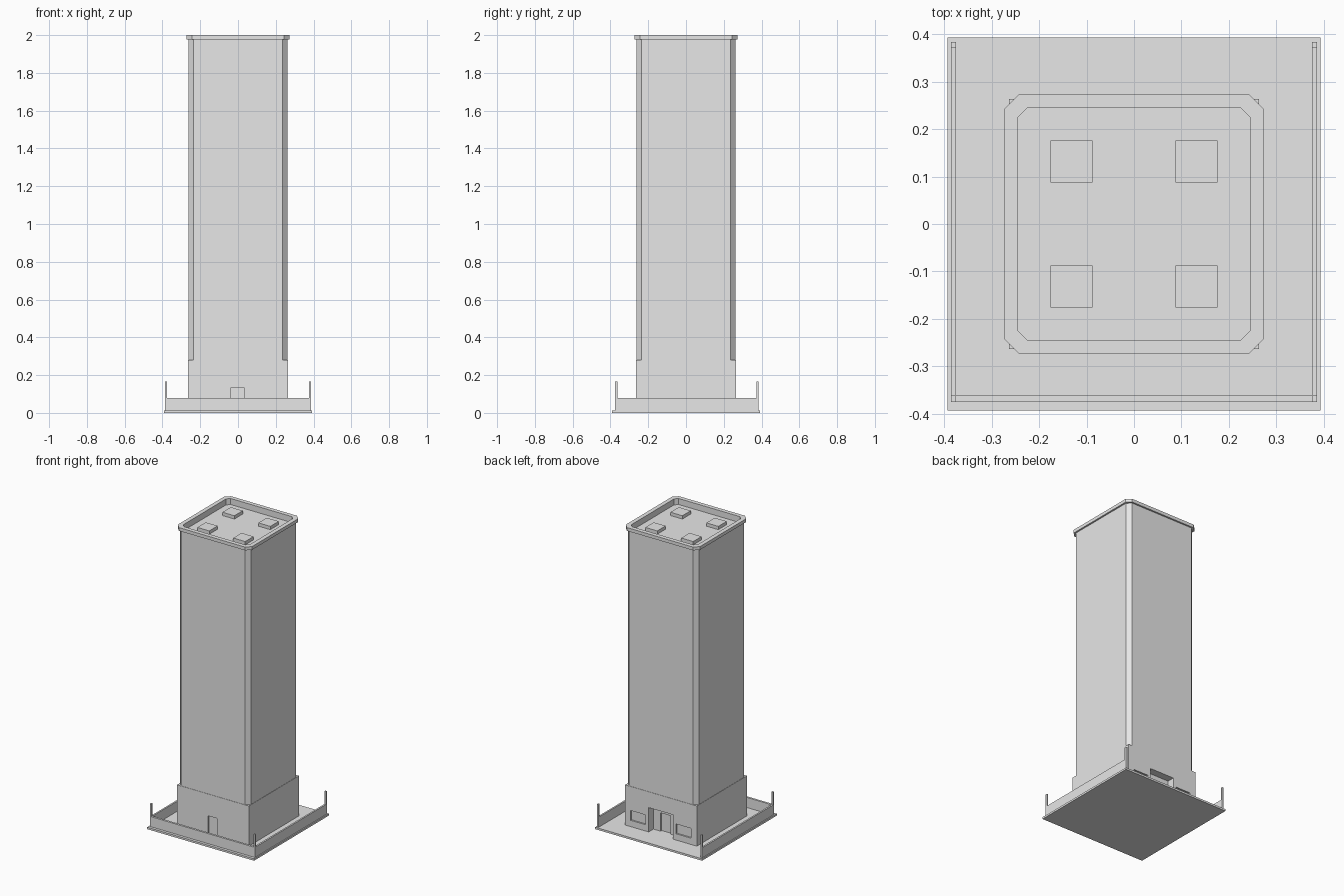
import bpy, bmesh

if "Cube" in bpy.data.objects:
    bpy.data.objects.remove(bpy.data.objects["Cube"])

grey = bpy.data.materials.new("light_grey")
grey.diffuse_color = (0.8, 0.8, 0.8, 1)
grey.use_nodes = True
grey.node_tree.nodes["Principled BSDF"].inputs["Base Color"].default_value = grey.diffuse_color


def finish(name, bm):
    bmesh.ops.recalc_face_normals(bm, faces=bm.faces)
    me = bpy.data.meshes.new(name)
    bm.to_mesh(me)
    bm.free()
    me.materials.append(grey)
    ob = bpy.data.objects.new(name, me)
    bpy.context.collection.objects.link(ob)
    return ob


def box(name, x0, x1, y0, y1, z0, z1):
    bm = bmesh.new()
    bmesh.ops.create_cube(bm, size=1)
    for v in bm.verts:
        v.co = ((x0 + x1) / 2 + v.co.x * (x1 - x0),
                (y0 + y1) / 2 + v.co.y * (y1 - y0),
                (z0 + z1) / 2 + v.co.z * (z1 - z0))
    return finish(name, bm)


def chamfered_square(bm, h, c, z):
    i = h - c
    pts = [(h, -i), (h, i), (i, h), (-i, h), (-h, i), (-h, -i), (-i, -h), (i, -h)]
    return [bm.verts.new((x, y, z)) for x, y in pts]


# Tower: square foot, chamfered shaft, overhanging parapet, sunken roof
bm = bmesh.new()
sections = [(0.264, 0.0, 0.005), (0.264, 0.0, 0.28), (0.262, 0.027, 0.28),
            (0.262, 0.027, 1.978), (0.273, 0.03, 1.978), (0.273, 0.03, 2.0),
            (0.245, 0.02, 2.0), (0.245, 0.02, 1.96)]
loops = [chamfered_square(bm, *s) for s in sections]
for a, b in zip(loops, loops[1:]):
    for k in range(8):
        n = (k + 1) % 8
        bm.faces.new((a[k], a[n], b[n], b[k]))
bm.faces.new(loops[0])
bm.faces.new(loops[-1])
bmesh.ops.remove_doubles(bm, verts=bm.verts, dist=0.0001)
tower = finish("tower", bm)

# Openings: rear porch with door, two rear windows, front door
cuts = [("porch", -0.09, 0.09, 0.214, 0.3, 0.012, 0.175),
        ("rear_door", -0.037, 0.037, 0.202, 0.25, 0.012, 0.135),
        ("window_left", -0.222, -0.112, 0.254, 0.3, 0.055, 0.12),
        ("window_right", 0.112, 0.222, 0.254, 0.3, 0.055, 0.12),
        ("front_door", -0.036, 0.032, -0.3, -0.254, 0.012, 0.135)]
bpy.context.view_layer.objects.active = tower
for name, *dims in cuts:
    cutter = box(name + "_cutter", *dims)
    cutter.hide_render = True
    mod = tower.modifiers.new(name, 'BOOLEAN')
    mod.operation = 'DIFFERENCE'
    mod.solver = 'EXACT'
    mod.object = cutter
    bpy.ops.object.modifier_apply(modifier=mod.name)
    bpy.data.objects.remove(cutter)

# Ground slab and front wall
box("ground_slab", -0.393, 0.393, -0.393, 0.393, 0, 0.013)
box("front_wall", -0.375, 0.375, -0.375, -0.361, 0.012, 0.08)

for s, side in ((-1, "left"), (1, "right")):
    xs = sorted((s * 0.375, s * 0.386))
    # Side walls with a tall post at each end
    box(side + "_wall", *xs, -0.375, 0.384, 0.012, 0.08)
    box(side + "_front_post", *xs, -0.375, -0.362, 0.08, 0.165)
    box(side + "_rear_post", *xs, 0.372, 0.384, 0.08, 0.165)
    # Roof units
    rx = sorted((s * 0.088, s * 0.176))
    for t, end in ((-1, "front"), (1, "rear")):
        ry = sorted((t * 0.088, t * 0.176))
        box(f"{side}_{end}_roof_unit", *rx, *ry, 1.958, 1.982)
